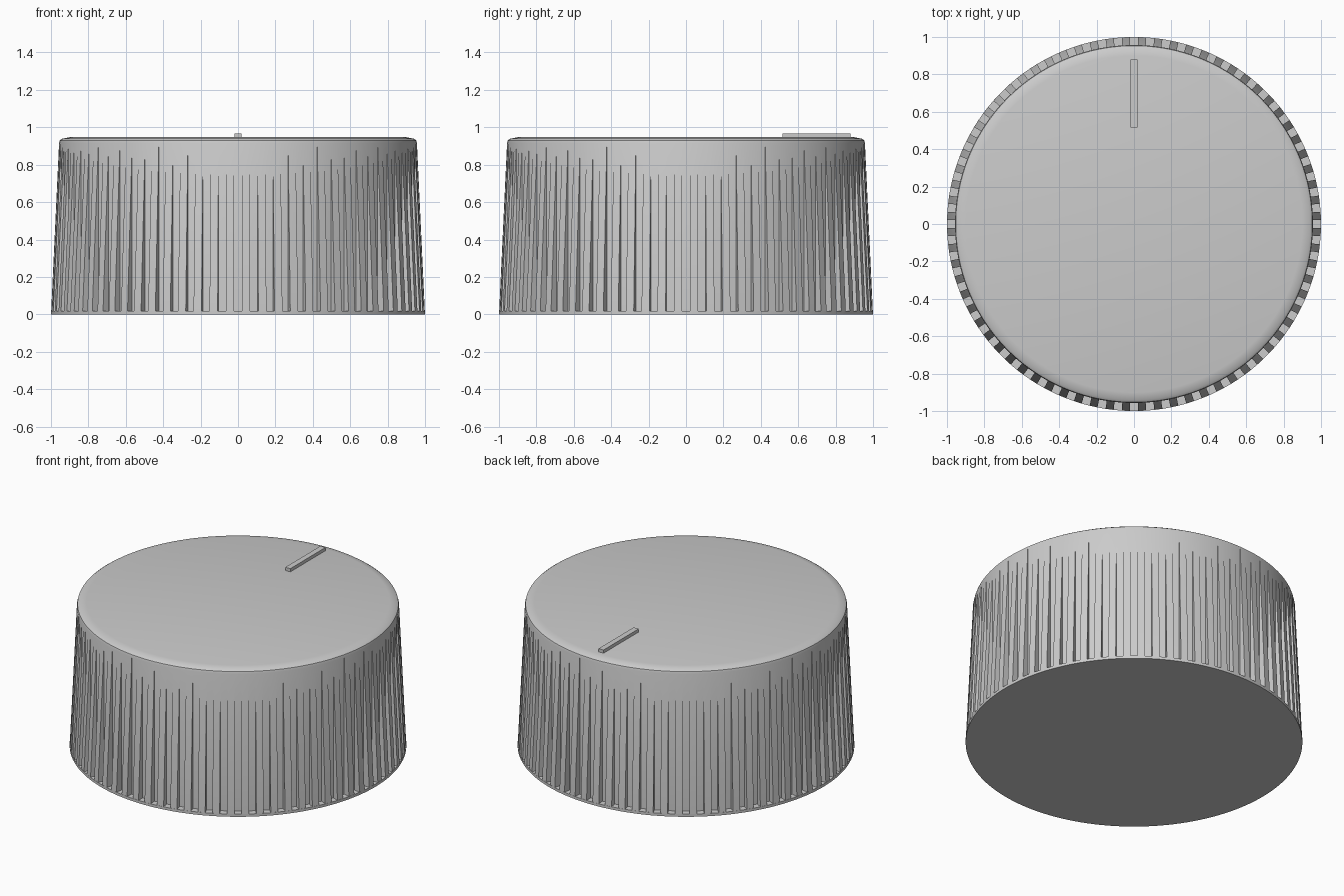
import bpy
import bmesh
import math

cube = bpy.data.objects.get("Cube")
if cube:
    bpy.data.objects.remove(cube, do_unlink=True)

RIDGES = 72
PITCH = 2 * math.pi / RIDGES

grey = bpy.data.materials.new("mid_grey")
grey.use_nodes = True
colour = (0.6, 0.6, 0.6, 1)
grey.diffuse_color = colour
grey.node_tree.nodes["Principled BSDF"].inputs["Base Color"].default_value = colour


def finish(bm, name):
    bmesh.ops.recalc_face_normals(bm, faces=bm.faces)
    mesh = bpy.data.meshes.new(name)
    bm.to_mesh(mesh)
    bm.free()
    mesh.materials.append(grey)
    obj = bpy.data.objects.new(name, mesh)
    bpy.context.collection.objects.link(obj)
    return obj


# Knob body: rings of (ridge radius, groove radius, height), lofted upwards
rings = [(1, 1, 0), (1, 1, 0.018), (0.999, 0.957, 0.018),
         (0.957, 0.957, 0.915), (0.953, 0.953, 0.93),
         (0.94, 0.94, 0.939), (0.9, 0.9, 0.947)]
bm = bmesh.new()
loops = []
for ridge, groove, z in rings:
    loop = []
    for i in range(RIDGES):
        # two groove corners, then two ridge corners
        for step, r in ((-0.25, groove), (0.25, groove), (0.25, ridge), (0.75, ridge)):
            a = (i + step) * PITCH
            loop.append(bm.verts.new((r * math.cos(a), r * math.sin(a), z)))
    loops.append(loop)
for low, high in zip(loops, loops[1:]):
    for i in range(len(low)):
        bm.faces.new((low[i - 1], low[i], high[i], high[i - 1]))
bm.faces.new(loops[0])
bm.faces.new(loops[-1])
bmesh.ops.remove_doubles(bm, verts=bm.verts, dist=0.0005)
body = finish(bm, "knob_body")

# Smooth the rounded rim, keep the grip crisp
bpy.context.view_layer.objects.active = body
body.select_set(True)
bpy.ops.object.shade_smooth_by_angle(angle=math.radians(30))
body.select_set(False)

# Raised pointer bar on the top
bm = bmesh.new()
bmesh.ops.create_cube(bm, size=1)
bmesh.ops.scale(bm, vec=(0.036, 0.365, 0.04), verts=bm.verts)
bmesh.ops.translate(bm, vec=(0, 0.698, 0.948), verts=bm.verts)
finish(bm, "pointer_bar")
